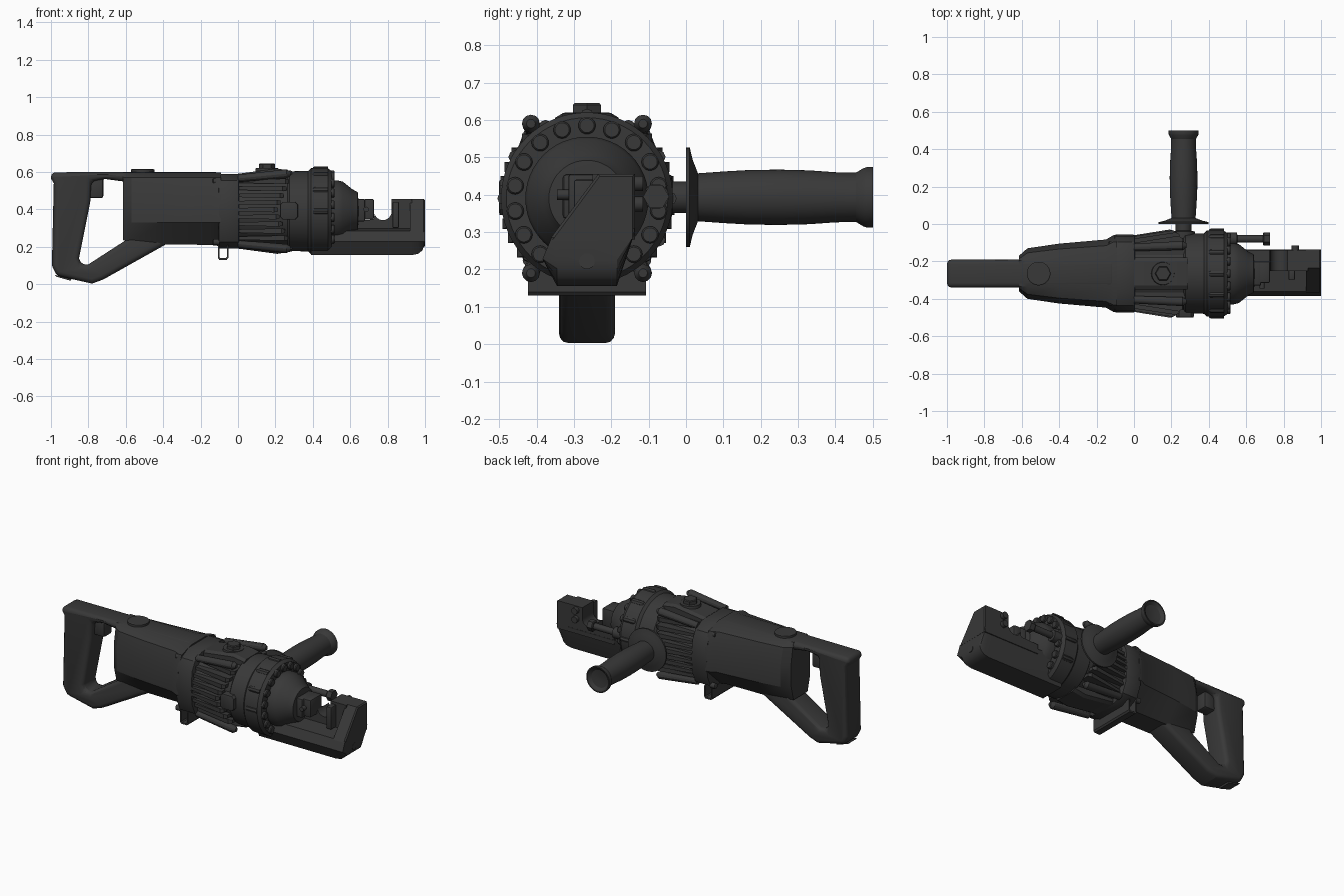
import bpy, bmesh, math

CY, CZ = -0.265, 0.39          # main tool axis
dark = bpy.data.materials.new("dark_metal")
dark.diffuse_color = (0.04, 0.04, 0.04, 1)


def loft(name, sections, axis='x', bevel=0, seg=2):
    """Skin sections (t, [(u, v)...]) stacked along an axis, with capped ends."""
    place = {'x': lambda t, u, v: (t, u, v), 'y': lambda t, u, v: (u, t, v),
             'z': lambda t, u, v: (u, v, t)}[axis]
    bm = bmesh.new()
    rings = [[bm.verts.new(place(t, u, v)) for u, v in pts] for t, pts in sections]
    n = len(rings[0])
    for a, b in zip(rings, rings[1:]):
        for i in range(n):
            j = (i + 1) % n
            bm.faces.new((a[i], a[j], b[j], b[i]))
    bm.faces.new(rings[0])
    bm.faces.new(rings[-1])
    bmesh.ops.recalc_face_normals(bm, faces=bm.faces)
    if bevel:
        edges = [e for e in bm.edges if e.calc_face_angle(0) > math.radians(50)]
        bmesh.ops.bevel(bm, geom=edges, offset=bevel, segments=seg, profile=0.5,
                        affect='EDGES', clamp_overlap=True)
    me = bpy.data.meshes.new(name)
    bm.to_mesh(me)
    bm.free()
    me.materials.append(dark)
    ob = bpy.data.objects.new(name, me)
    bpy.context.collection.objects.link(ob)
    return ob


def prism(name, pts, lo, hi, axis='x', **k):
    return loft(name, [(lo, pts), (hi, pts)], axis, **k)


def circle(c, r, n, turn=0.0):
    return [(c[0] + r * math.cos(turn + math.tau * i / n),
             c[1] + r * math.sin(turn + math.tau * i / n)) for i in range(n)]


def lathe(name, profile, c, axis='x', n=48, turn=0.0):
    return loft(name, [(t, circle(c, r, n, turn)) for t, r in profile], axis)


def box(name, x, y, z, **k):
    return prism(name, [(y[0], z[0]), (y[1], z[0]), (y[1], z[1]), (y[0], z[1])], *x, **k)


def mirrored(half):
    """Close a half section (dy, z), given from top to bottom, about the tool axis."""
    return [(CY + d, z) for d, z in half] + [(CY - d, z) for d, z in reversed(half)]


# Rear D-handle: top bar, grip and lower arm in one outline
prism("rear_handle", [
    (-0.1, 0.6), (-1, 0.598), (-1, 0.565), (-0.985, 0.54), (-0.995, 0.1), (-0.97, 0.045),
    (-0.78, 0.003), (-0.72, 0.025), (-0.39, 0.21), (-0.3, 0.3), (-0.55, 0.3), (-0.6, 0.235),
    (-0.77, 0.125), (-0.80, 0.105), (-0.84, 0.105), (-0.85, 0.14), (-0.79, 0.44),
    (-0.785, 0.55), (-0.71, 0.562), (-0.62, 0.55), (-0.59, 0.53), (-0.1, 0.53)],
    CY - 0.075, CY + 0.075, 'y', bevel=0.025, seg=3)
box("trigger", (-0.8, -0.72), (CY - 0.04, CY + 0.04), (0.46, 0.57), bevel=0.012)
prism("cord_cap", [(-0.98, 0.05), (-0.89, 0.028), (-0.895, 0.018), (-0.972, 0.04)],
      CY - 0.04, CY + 0.04, 'y')
lathe("top_cap", [(0.59, 0.063), (0.612, 0.063), (0.615, 0.058)], (-0.51, CY), 'z')


# Motor housing with flat sides, widening toward the front
def motor_section(w, bottom):
    return mirrored([(0.07, 0.598), (0.82 * w, 0.57), (w, 0.47), (w, 0.33), (0.07, bottom)])


loft("motor_housing", [(x, motor_section(w, b)) for x, w, b in [
    (-0.615, 0.095, 0.235), (-0.57, 0.135, 0.23), (-0.4, 0.16, 0.212),
    (-0.15, 0.182, 0.21), (-0.11, 0.205, 0.205), (-0.09, 0.205, 0.205)]])

# Joining flange with its corner screws
flange = mirrored([(0.1, 0.59), (0.17, 0.555), (0.2, 0.5), (0.208, 0.39), (0.2, 0.29),
                   (0.17, 0.225), (0.1, 0.19)])
prism("joining_flange", flange, -0.105, 0.005, bevel=0.008)
for sy in (-1, 1):
    for z in (0.55, 0.225):
        lathe("flange_screw", [(-0.135, 0.012), (-0.132, 0.017), (-0.1, 0.017)],
              (CY + sy * 0.155, z), n=16)

# Hanging bracket: open loop under the flange
prism("hanging_bracket", [
    (-0.108, 0.21), (-0.108, 0.14), (-0.1, 0.13), (-0.06, 0.13), (-0.052, 0.14), (-0.052, 0.21),
    (-0.06, 0.21), (-0.06, 0.145), (-0.066, 0.139), (-0.094, 0.139), (-0.1, 0.145), (-0.1, 0.21)],
    CY - 0.158, CY + 0.158, 'y')

# Finned gear case
lathe("gear_case", [(0, 0.19), (0.29, 0.2)], (CY, CZ))
for sy in (-1, 1):
    for z in (0.55, 0.512, 0.474, 0.436, 0.398, 0.36, 0.322, 0.284, 0.246):
        dz = z - CZ

        def fin(r, h):
            a, b = CY + sy * 0.1, CY + sy * math.sqrt(r * r - dz * dz)
            return [(a, z - h), (b, z - h), (b, z + h), (a, z + h)]
        end = 0.21 + 0.4 * abs(dz)
        loft("cooling_fin", [(0, fin(0.205, 0.009)), (end - 0.02, fin(0.236, 0.014)),
                             (end, fin(0.225, 0.01))])
    for z0, z1 in ((0.565, 0.59), (0.215, 0.19)):
        loft("case_rod", [(0, circle((CY + sy * 0.14, z0), 0.02, 12)),
                          (0.26, circle((CY + sy * 0.15, z1), 0.024, 12)),
                          (0.28, circle((CY + sy * 0.15, z1), 0.012, 12))])
for s, name in ((1, "top_pad"), (-1, "bottom_pad")):
    def pad(h):
        return [(CY + d, CZ + s * v) for d, v in
                [(-0.085, 0.15), (-0.085, h - 0.012), (-0.065, h), (0.065, h),
                 (0.085, h - 0.012), (0.085, 0.15)]]
    loft(name, [(0, pad(0.2)), (0.21, pad(0.228)), (0.29, pad(0.215))])
lathe("oil_plug_seat", [(0.59, 0.065), (0.62, 0.06)], (0.155, CY), 'z', 32)
lathe("oil_plug", [(0.61, 0.043), (0.64, 0.043), (0.645, 0.038)], (0.155, CY), 'z', 6)
prism("side_plug_boss", [(0.225, 0.36), (0.24, 0.345), (0.305, 0.345), (0.32, 0.36), (0.32, 0.425),
                         (0.305, 0.44), (0.24, 0.44), (0.225, 0.425)], -0.5, -0.4, 'y', bevel=0.006)

# Hydraulic cylinder, bolt circle and nose cone
lathe("hydraulic_cylinder", [(0.265, 0.2), (0.275, 0.213), (0.375, 0.215), (0.39, 0.23),
                             (0.48, 0.23), (0.488, 0.224), (0.5, 0.216)], (CY, CZ), n=64)
for i in range(-7, 8):
    a = math.pi / 2 + math.radians(20) * (i + 0.0)
    lathe("ring_bolt", [(0.49, 0.023), (0.512, 0.023), (0.517, 0.019)],
          (CY + 0.195 * math.cos(a), CZ + 0.195 * math.sin(a)), n=20)
lathe("nose_cone", [(0.49, 0.165), (0.53, 0.165), (0.56, 0.158), (0.61, 0.118), (0.64, 0.102),
                    (0.643, 0.07)], (CY, CZ))
for i in range(8):
    a = math.radians(-30 + 30 * i)
    y, z = CY + 0.222 * math.cos(a), CZ + 0.222 * math.sin(a)
    lathe("rim_lug", [(0.4, 0.012), (0.41, 0.018), (0.48, 0.018)], (y, z), n=8)

# Cutter piston
box("piston", (0.6, 0.68), (CY - 0.065, CY + 0.065), (0.335, 0.455), bevel=0.01)
box("cutting_block", (0.67, 0.727), (CY - 0.05, CY + 0.065), (0.345, 0.455), bevel=0.008)
lathe("piston_screw", [(-0.345, 0.014), (-0.31, 0.014)], (0.685, 0.4), 'y', 16)


# Jaw: lower beam with rounded toe, hooked back wall and slanted end block
def beam(zmin):
    return [(y, max(z, zmin)) for y, z in
            [(-0.137, 0.31), (-0.14, 0.29), (-0.185, 0.155), (-0.345, 0.155),
             (-0.384, 0.228), (-0.36, 0.285)]]


loft("jaw_beam", [(0.39, beam(0.15)), (0.93, beam(0.155)), (0.965, beam(0.163)),
                  (0.985, beam(0.18)), (0.995, beam(0.202)), (0.999, beam(0.225))])
notch = [(0.775 + 0.046 * math.cos(math.radians(a)), 0.388 + 0.046 * math.sin(math.radians(a)))
         for a in range(180, 361, 15)]
prism("jaw_hook", [(0.6, 0.28), (0.6, 0.34), (0.725, 0.345)] + notch[1:-1] +
      [(0.821, 0.388), (0.821, 0.455), (0.93, 0.455), (0.93, 0.28)], -0.25, -0.138, 'y')


def end_block(top_x):
    return top_x


loft("jaw_end_block", [(0.92, [(-0.137, 0.28), (-0.137, 0.455), (-0.235, 0.455), (-0.365, 0.28)]),
                       (0.993, [(-0.137, 0.28), (-0.137, 0.455), (-0.235, 0.455), (-0.365, 0.28)]),
                       (1.0, [(-0.143, 0.28), (-0.143, 0.449), (-0.231, 0.449), (-0.356, 0.28)])])
box("fixed_blade", (0.826, 0.86), (-0.3, -0.24), (0.3, 0.44), bevel=0.006)
lathe("toe_pin", [(0.95, 0.021), (1.0, 0.021)], (CY, 0.222), n=24)
for z in (0.43, 0.375):
    lathe("blade_screw", [(-0.15, 0.02), (-0.115, 0.02)], (0.862, z), 'y', 16)

# Release valve beside the nose
lathe("release_valve", [(0.49, 0.034), (0.55, 0.034), (0.553, 0.02), (0.69, 0.02)], (-0.08, 0.395), n=24)
lathe("release_valve_head", [(0.69, 0.03), (0.695, 0.035), (0.727, 0.035)], (-0.08, 0.395), n=6)

# Side handle
H = (0.265, 0.393)
lathe("side_handle_neck", [(-0.1, 0.06), (-0.04, 0.06), (-0.036, 0.042), (0.005, 0.042)], H, 'y')
lathe("side_handle_guard", [(0.0, 0.133), (0.01, 0.133), (0.018, 0.1), (0.032, 0.064)], H, 'y')
lathe("side_handle_grip", [(0.03, 0.064), (0.1, 0.069), (0.17, 0.073), (0.25, 0.074), (0.33, 0.072),
                           (0.4, 0.067), (0.455, 0.066), (0.475, 0.078), (0.485, 0.081), (0.5, 0.081),
                           (0.5, 0.074), (0.485, 0.055), (0.48, 0.02)], H, 'y')

# Smooth shading with crisp edges
bpy.ops.object.select_all(action='SELECT')
bpy.context.view_layer.objects.active = bpy.data.objects["nose_cone"]
bpy.ops.object.shade_smooth_by_angle(angle=math.radians(30))
